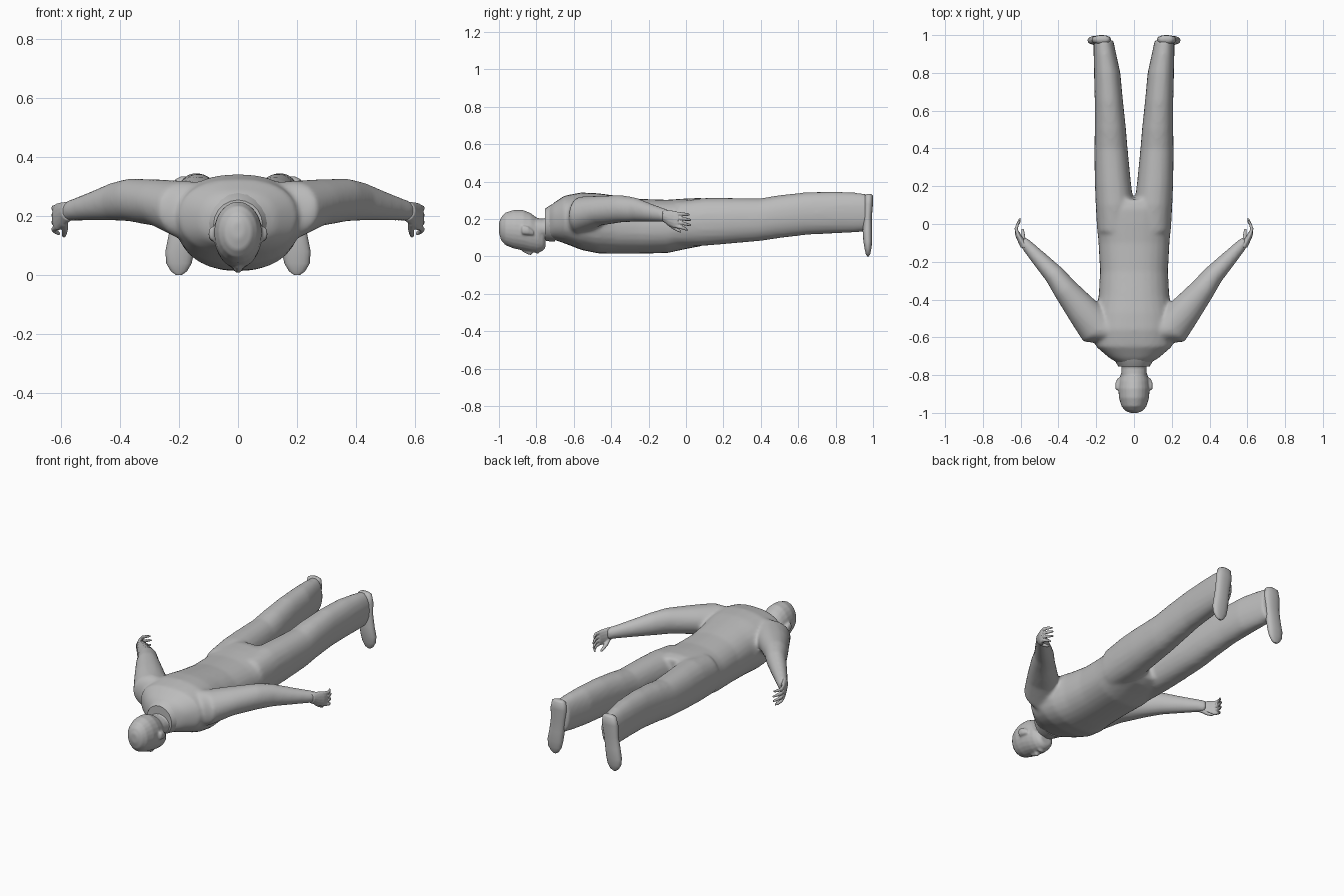
import bpy, bmesh, math
from mathutils import Vector

grey = bpy.data.materials.new("plain_grey")
grey.diffuse_color = (0.5, 0.5, 0.5, 1)
X, Y, Z = Vector((1, 0, 0)), Vector((0, 1, 0)), Vector((0, 0, 1))


def loft(name, stations, side=X, up=Z, n=20, power=2.0):
    """Skin superellipse rings; each station is x, y, z, half side, half up."""
    bm = bmesh.new()
    rings = []
    for x, y, z, a, b in stations:
        ring = []
        for i in range(n):
            t = 2 * math.pi * i / n
            c, s = math.cos(t), math.sin(t)
            u = math.copysign(abs(c) ** (2 / power), c) * a
            v = math.copysign(abs(s) ** (2 / power), s) * b
            ring.append(bm.verts.new(Vector((x, y, z)) + side * u + up * v))
        rings.append(ring)
    for r, q in zip(rings, rings[1:]):
        for i in range(n):
            j = (i + 1) % n
            bm.faces.new((r[i], r[j], q[j], q[i]))
    bm.faces.new(rings[0])
    bm.faces.new(rings[-1])
    bmesh.ops.recalc_face_normals(bm, faces=bm.faces)
    me = bpy.data.meshes.new(name)
    bm.to_mesh(me)
    bm.free()
    ob = bpy.data.objects.new(name, me)
    bpy.context.collection.objects.link(ob)
    me.materials.append(grey)
    return ob


def span(rows):
    """Turn y, low z, high z, half width rows into centred stations."""
    return [(0, y, (lo + hi) / 2, w, (hi - lo) / 2) for y, lo, hi, w in rows]


def fuse(name, parts, voxel, smooth):
    """Merge overlapping parts into one continuous skin."""
    bpy.ops.object.select_all(action='DESELECT')
    for p in parts:
        p.select_set(True)
    bpy.context.view_layer.objects.active = parts[0]
    bpy.ops.object.join()
    ob = bpy.context.object
    ob.name = name
    m = ob.modifiers.new("skin", 'REMESH')
    m.mode, m.voxel_size, m.use_smooth_shade = 'VOXEL', voxel, True
    s = ob.modifiers.new("soften", 'SMOOTH')
    s.factor, s.iterations = 0.5, smooth
    return ob


# Torso
body = [loft("torso", span([
    (-0.745, 0.10, 0.25, 0.07), (-0.71, 0.09, 0.285, 0.13),
    (-0.65, 0.07, 0.325, 0.20), (-0.56, 0.035, 0.342, 0.215),
    (-0.47, 0.016, 0.338, 0.205), (-0.38, 0.014, 0.326, 0.187),
    (-0.25, 0.015, 0.308, 0.18), (-0.1, 0.018, 0.303, 0.188),
    (0.0, 0.04, 0.31, 0.197), (0.08, 0.055, 0.313, 0.195),
    (0.13, 0.08, 0.30, 0.17)]), n=28, power=2.3)]

for s in (-1, 1):
    # Legs
    body.append(loft("leg", [
        (s * 0.10, -0.04, 0.175, 0.095, 0.12), (s * 0.102, 0.1, 0.185, 0.101, 0.128),
        (s * 0.112, 0.22, 0.19, 0.096, 0.123), (s * 0.122, 0.4, 0.197, 0.088, 0.114),
        (s * 0.125, 0.5, 0.213, 0.083, 0.115), (s * 0.133, 0.65, 0.23, 0.075, 0.114),
        (s * 0.142, 0.8, 0.235, 0.07, 0.112), (s * 0.154, 0.9, 0.235, 0.06, 0.107),
        (s * 0.162, 0.975, 0.234, 0.052, 0.099)], power=2.2))
    # Arms
    side = Vector((0.79, -0.61 * s, 0))
    body.append(loft("arm", [
        (s * 0.10, -0.57, 0.20, 0.10, 0.115), (s * 0.185, -0.56, 0.222, 0.105, 0.098),
        (s * 0.27, -0.46, 0.245, 0.087, 0.08), (s * 0.365, -0.345, 0.255, 0.066, 0.073),
        (s * 0.42, -0.27, 0.25, 0.055, 0.065), (s * 0.50, -0.185, 0.233, 0.043, 0.048),
        (s * 0.565, -0.115, 0.22, 0.032, 0.036), (s * 0.59, -0.085, 0.212, 0.024, 0.034)],
        side=side))
fuse("body", body, 0.011, 6)

# Head with neck, nose, chin and ears
head = [
    loft("skull", span([
        (-1.0, 0.125, 0.18, 0.02), (-0.988, 0.085, 0.21, 0.047),
        (-0.965, 0.06, 0.235, 0.066), (-0.92, 0.042, 0.249, 0.08),
        (-0.87, 0.032, 0.248, 0.083), (-0.83, 0.024, 0.232, 0.079),
        (-0.79, 0.022, 0.20, 0.069), (-0.765, 0.03, 0.15, 0.054),
        (-0.752, 0.045, 0.11, 0.036)]), n=24),
    loft("neck", span([(-0.84, 0.09, 0.21, 0.065), (-0.76, 0.09, 0.202, 0.066),
                       (-0.70, 0.09, 0.25, 0.085)])),
    loft("nose", span([(-0.875, 0.022, 0.06, 0.008), (-0.85, 0.012, 0.06, 0.012),
                       (-0.83, 0.004, 0.06, 0.018), (-0.82, 0.014, 0.06, 0.014)]), n=10),
    loft("lips", span([(-0.803, 0.018, 0.05, 0.02), (-0.795, 0.012, 0.05, 0.026),
                       (-0.785, 0.018, 0.05, 0.02)]), n=10),
]
for s in (-1, 1):
    head.append(loft("ear", [
        (s * 0.075, -0.88, 0.14, 0.008, 0.012), (s * 0.086, -0.875, 0.142, 0.014, 0.024),
        (s * 0.086, -0.845, 0.138, 0.014, 0.024), (s * 0.078, -0.815, 0.125, 0.009, 0.012)],
        n=10))
fuse("head", head, 0.006, 3)

# Collar standing around the neck
collar = loft("collar", span([(-0.755, 0.085, 0.255, 0.083), (-0.725, 0.08, 0.275, 0.1),
                              (-0.70, 0.08, 0.285, 0.12)]))

for s, label in ((-1, "left"), (1, "right")):
    # Feet with the toes pointing down
    loft(label + "_foot", [
        (s * 0.168, 0.978, 0.334, 0.026, 0.012), (s * 0.17, 0.977, 0.325, 0.042, 0.022),
        (s * 0.172, 0.975, 0.28, 0.051, 0.025), (s * 0.178, 0.972, 0.21, 0.046, 0.022),
        (s * 0.187, 0.970, 0.14, 0.047, 0.026), (s * 0.197, 0.972, 0.08, 0.049, 0.024),
        (s * 0.20, 0.973, 0.04, 0.043, 0.018), (s * 0.20, 0.973, 0.013, 0.027, 0.012),
        (s * 0.20, 0.973, 0.001, 0.01, 0.005)], up=Y, n=18, power=2.3)

    # Hand: flat palm, four bent fingers and a thumb
    hand = [loft("palm", [
        (s * 0.572, -0.125, 0.218, 0.028, 0.032), (s * 0.593, -0.095, 0.207, 0.021, 0.041),
        (s * 0.61, -0.065, 0.198, 0.017, 0.047), (s * 0.619, -0.042, 0.196, 0.012, 0.043)],
        n=14)]
    for k in range(4):
        z, end = 0.229 - 0.022 * k, (0.018, 0.028, 0.026, 0.01)[k]
        drop = 0.004 + 0.004 * k
        hand.append(loft("finger", [
            (s * 0.616, -0.055, z, 0.009, 0.011), (s * 0.624, -0.025, z - drop / 2, 0.009, 0.01),
            (s * 0.616, 0.0, z - drop, 0.008, 0.009), (s * 0.604, end, z - drop * 1.5, 0.006, 0.006)],
            n=10))
    hand.append(loft("thumb", [
        (s * 0.588, -0.10, 0.185, 0.014, 0.018), (s * 0.586, -0.07, 0.158, 0.011, 0.013),
        (s * 0.588, -0.045, 0.142, 0.009, 0.01), (s * 0.59, -0.025, 0.132, 0.006, 0.006)], n=10))
    fuse(label + "_hand", hand, 0.0035, 2)

# Smooth shading everywhere
for ob in bpy.data.objects:
    bpy.ops.object.select_all(action='DESELECT')
    ob.select_set(True)
    bpy.context.view_layer.objects.active = ob
    bpy.ops.object.shade_smooth_by_angle(angle=math.radians(50))
